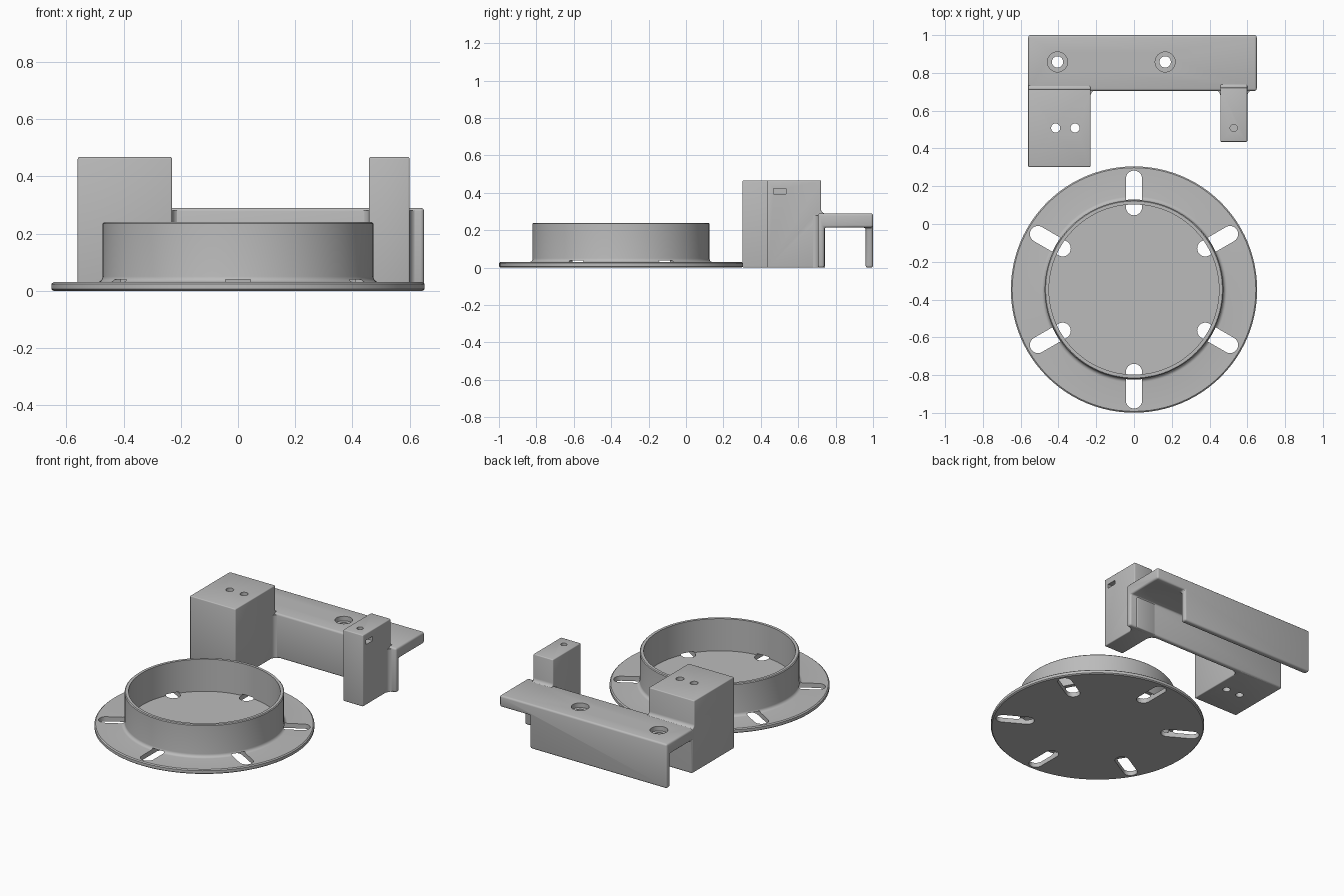
import bpy, bmesh
from math import sin, cos, pi, radians
from mathutils import Vector, Matrix

cube = bpy.data.objects.get("Cube")
if cube:
    bpy.data.objects.remove(cube, do_unlink=True)

grey = bpy.data.materials.new("plain grey")
grey.use_nodes = True
tone = (0.5, 0.5, 0.5, 1)
grey.diffuse_color = tone
for node in grey.node_tree.nodes:
    if node.type == 'BSDF_PRINCIPLED':
        node.inputs["Base Color"].default_value = tone


def finish_mesh(name, bm):
    bmesh.ops.recalc_face_normals(bm, faces=bm.faces)
    mesh = bpy.data.meshes.new(name)
    bm.to_mesh(mesh)
    bm.free()
    mesh.materials.append(grey)
    obj = bpy.data.objects.new(name, mesh)
    bpy.context.collection.objects.link(obj)
    return obj


def prism(name, points, depth):
    """Extrude a closed outline of 3D points along a vector."""
    bm = bmesh.new()
    face = bm.faces.new([bm.verts.new(p) for p in points])
    ext = bmesh.ops.extrude_face_region(bm, geom=[face])
    moved = [g for g in ext["geom"] if isinstance(g, bmesh.types.BMVert)]
    bmesh.ops.translate(bm, verts=moved, vec=Vector(depth))
    return finish_mesh(name, bm)


def side_prism(name, outline, x0, x1):
    return prism(name, [(x0, y, z) for y, z in outline], (x1 - x0, 0, 0))


def box(name, lo, hi):
    outline = [(lo[1], lo[2]), (hi[1], lo[2]), (hi[1], hi[2]), (lo[1], hi[2])]
    return side_prism(name, outline, lo[0], hi[0])


def arc(cx, cy, r, start, end, steps=8):
    angles = [radians(start + (end - start) * i / steps) for i in range(steps + 1)]
    return [(cx + r * cos(a), cy + r * sin(a)) for a in angles]


def drill(x, y, r, z0, z1):
    circle = arc(x, y, r, 0, 360, 32)[:-1]
    return prism("drill_cutter", [(px, py, z0) for px, py in circle], (0, 0, z1 - z0))


def bake(obj):
    graph = bpy.context.evaluated_depsgraph_get()
    mesh = bpy.data.meshes.new_from_object(obj.evaluated_get(graph))
    obj.modifiers.clear()
    obj.data = mesh


def cut(obj, cutters):
    for cutter in cutters:
        mod = obj.modifiers.new("cut", 'BOOLEAN')
        mod.operation = 'DIFFERENCE'
        mod.solver = 'EXACT'
        mod.object = cutter
        bake(obj)
        bpy.data.objects.remove(cutter, do_unlink=True)


def round_edges(obj, width):
    mod = obj.modifiers.new("round", 'BEVEL')
    mod.width = width
    mod.segments = 3
    mod.limit_method = 'ANGLE'
    mod.angle_limit = radians(40)
    bake(obj)


def smooth(obj):
    bpy.ops.object.select_all(action='DESELECT')
    obj.select_set(True)
    bpy.context.view_layer.objects.active = obj
    bpy.ops.object.shade_smooth_by_angle(angle=radians(35))


# Round flange with raised ring, turned from one profile
disc_y = -0.347
profile = [(0, 0), (0.645, 0), (0.652, 0.006), (0.652, 0.024), (0.645, 0.03)]
profile += arc(0.493, 0.05, 0.02, 270, 180, 5)
profile += [(0.473, 0.235), (0.468, 0.24), (0.45, 0.24), (0.45, 0.03), (0, 0.03)]
bm = bmesh.new()
verts = [bm.verts.new((r, 0, z)) for r, z in profile]
edges = [bm.edges.new(pair) for pair in zip(verts, verts[1:])]
bmesh.ops.spin(bm, geom=verts + edges, cent=(0, 0, 0), axis=(0, 0, 1),
               angle=2 * pi, steps=96, use_duplicate=False)
bmesh.ops.remove_doubles(bm, verts=bm.verts, dist=0.0001)
bmesh.ops.translate(bm, verts=bm.verts, vec=(0, disc_y, 0))
flange = finish_mesh("ring_flange", bm)

# Six radial slots that pass under the ring
slot = arc(0.587, 0, 0.043, -90, 90, 12) + arc(0.436, 0, 0.043, 90, 270, 12)
slots = []
for i in range(6):
    turn = Matrix.Rotation(radians(30 + 60 * i), 3, 'Z')
    points = [turn @ Vector((x, y, -0.1)) + Vector((0, disc_y, 0)) for x, y in slot]
    slots.append(prism("slot_cutter", points, (0, 0, 0.139)))
cut(flange, slots)
smooth(flange)

# Channel bracket: front wall, top plate and a shorter rear lip
left, right = -0.56, 0.65
channel = [(0.705, 0), (0.74, 0), (0.74, 0.215), (0.96, 0.215),
           (0.96, 0), (1, 0), (1, 0.29), (0.705, 0.29)]
bracket = side_prism("channel_bracket", channel, left, right)
cut(bracket, [box("lip_cutter", (0.43, 0.9, -0.1), (0.8, 1.1, 0.215))])
round_edges(bracket, 0.012)
for x in (-0.405, 0.165):
    cut(bracket, [drill(x, 0.858, 0.03, 0.1, 0.4), drill(x, 0.858, 0.053, 0.26, 0.4)])
smooth(bracket)


# Upright posts, blended into the plate at the back
def post(name, x0, x1, front, back):
    blend = arc(back + 0.024, 0.313, 0.024, 265, 180, 6)
    outline = [(front, 0), (back + 0.022, 0)] + blend + [(back, 0.467), (front, 0.467)]
    obj = side_prism(name, outline, x0, x1)
    round_edges(obj, 0.01)
    return obj


block = post("large_post", left, -0.23, 0.302, 0.714)
cut(block, [drill(x, 0.508, 0.024, -0.1, 0.6) for x in (-0.415, -0.312)])
smooth(block)

leg = post("small_post", 0.457, 0.6, 0.435, 0.722)
cut(leg, [drill(0.528, 0.508, 0.019, 0.34, 0.6),
          box("nut_slot_cutter", (0.49, 0.468, 0.395), (0.7, 0.535, 0.423))])
smooth(leg)


# Concave corner fillets where the posts meet the front wall
def corner_fillet(name, x, side, r=0.03):
    y = 0.708
    curve = [(x + side * (r - r * cos(a)), y - r + r * sin(a))
             for a in [pi / 2 * i / 8 for i in range(9)]]
    outline = curve + [(x + side * r, y + 0.01), (x - side * 0.02, y + 0.01),
                       (x - side * 0.02, y - r)]
    smooth(prism(name, [(px, py, 0) for px, py in outline], (0, 0, 0.28)))


corner_fillet("large_post_fillet", -0.23, 1)
corner_fillet("small_post_inner_fillet", 0.457, -1)
corner_fillet("small_post_outer_fillet", 0.6, 1)
